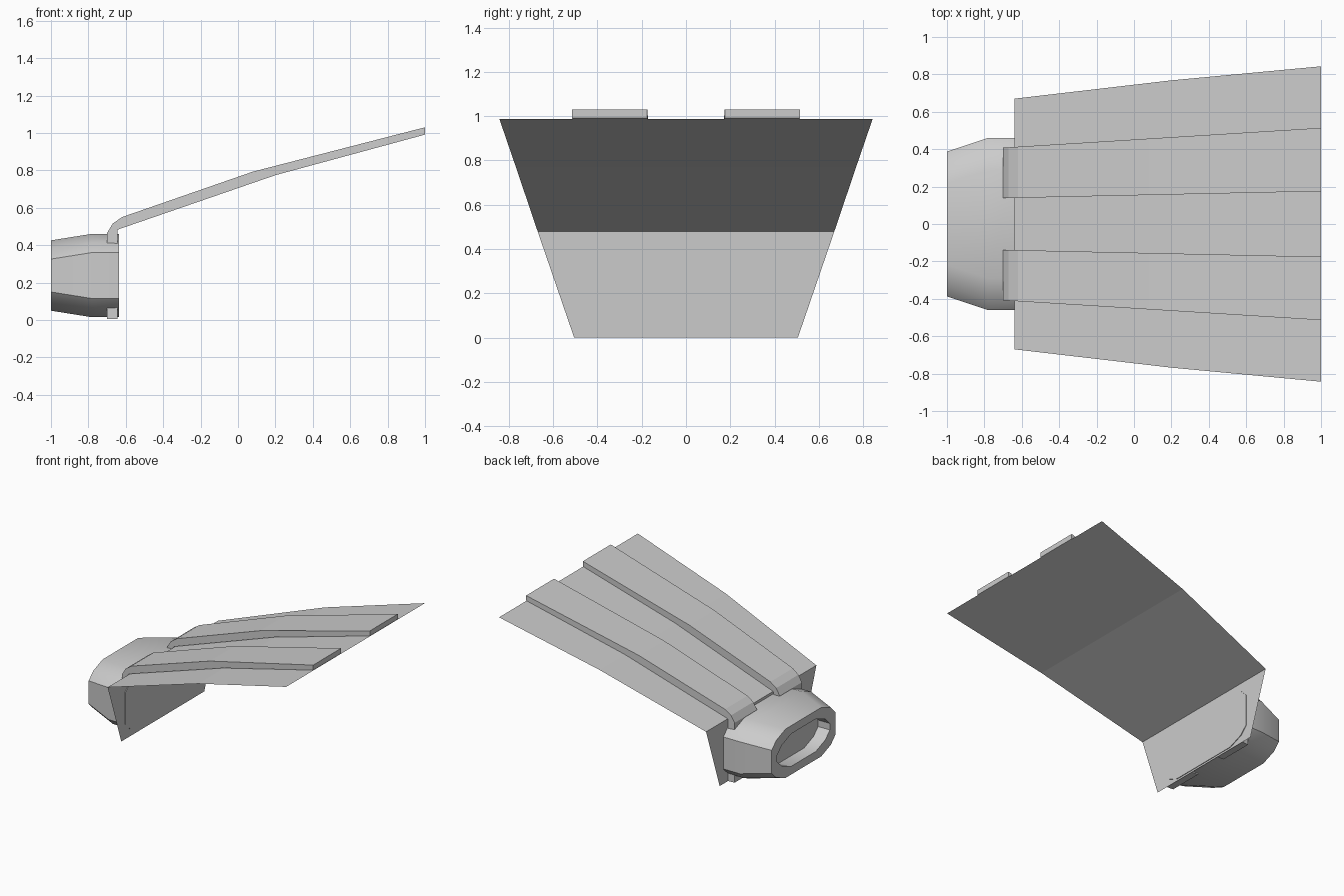
import bpy, bmesh

if "Cube" in bpy.data.objects:
    bpy.data.objects.remove(bpy.data.objects["Cube"])


def make(name, verts, faces, smooth=None):
    mesh = bpy.data.meshes.new(name)
    mesh.from_pydata(verts, [], faces)
    bm = bmesh.new()
    bm.from_mesh(mesh)
    bmesh.ops.recalc_face_normals(bm, faces=bm.faces)
    bm.to_mesh(mesh)
    bm.free()
    ob = bpy.data.objects.new(name, mesh)
    bpy.context.collection.objects.link(ob)
    if smooth:
        bpy.ops.object.select_all(action='DESELECT')
        ob.select_set(True)
        bpy.context.view_layer.objects.active = ob
        bpy.ops.object.shade_smooth_by_angle(angle=smooth)
    return ob


def loft(name, rings, smooth=None):
    """Closed solid through a list of equal-length rings."""
    n = len(rings[0])
    verts = [v for r in rings for v in r]
    faces = [(k * n + i, k * n + (i + 1) % n, (k + 1) * n + (i + 1) % n, (k + 1) * n + i)
             for k in range(len(rings) - 1) for i in range(n)]
    faces += [tuple(range(n)), tuple(range((len(rings) - 1) * n, len(rings) * n))]
    return make(name, verts, faces, smooth)


# Flared sheet: upright back plate, then two sloping panels (x, half width, z)
rows = [(-0.64, 0.505, 0.0), (-0.64, 0.67, 0.48), (0.2, 0.768, 0.77), (1.0, 0.843, 0.988)]
verts = [(x, s * w, z) for x, w, z in rows for s in (-1, 1)]
sheet = make("flared_sheet", verts, [(2 * i, 2 * i + 2, 2 * i + 3, 2 * i + 1) for i in range(3)])
if sheet.data.polygons[1].normal.z < 0:
    sheet.data.flip_normals()

# Raised ribs: paired outer and inner profile points (x, z)
outer = [(-0.7, 0.005), (-0.7, 0.465), (-0.67, 0.515), (-0.62, 0.55), (0.08, 0.793), (1.0, 1.03)]
inner = [(-0.645, 0.005), (-0.645, 0.478), (-0.643, 0.483), (-0.62, 0.491), (0.2, 0.774), (1.0, 0.991)]


def rib_y(x):
    t = (x + 0.7) / 1.7
    return 0.138 + 0.037 * t, 0.408 + 0.106 * t


for side, label in ((1, "back"), (-1, "front")):
    rings = []
    for (xo, zo), (xi, zi) in zip(outer, inner):
        (a, b), (c, d) = rib_y(xo), rib_y(xi)
        rings.append([(xo, side * a, zo), (xo, side * b, zo), (xi, side * d, zi), (xi, side * c, zi)])
    loft("rib_" + label, rings)


# Nozzle: clipped-corner rings, tapered mouth with a recessed opening
def nozzle_ring(x, w, h):
    q = [(w, h - 0.1), (w - 0.055, h - 0.045), (w - 0.17, h)]
    loop = q + [(-y, z) for y, z in reversed(q)]
    loop += [(-y, -z) for y, z in loop]
    return [(x, y, 0.2375 + z) for y, z in loop]


loft("nozzle", [nozzle_ring(*r) for r in (
    (-0.635, 0.46, 0.223), (-0.78, 0.46, 0.223), (-1.0, 0.387, 0.188),
    (-1.0, 0.32, 0.125), (-0.9, 0.32, 0.125))], smooth=0.6)
